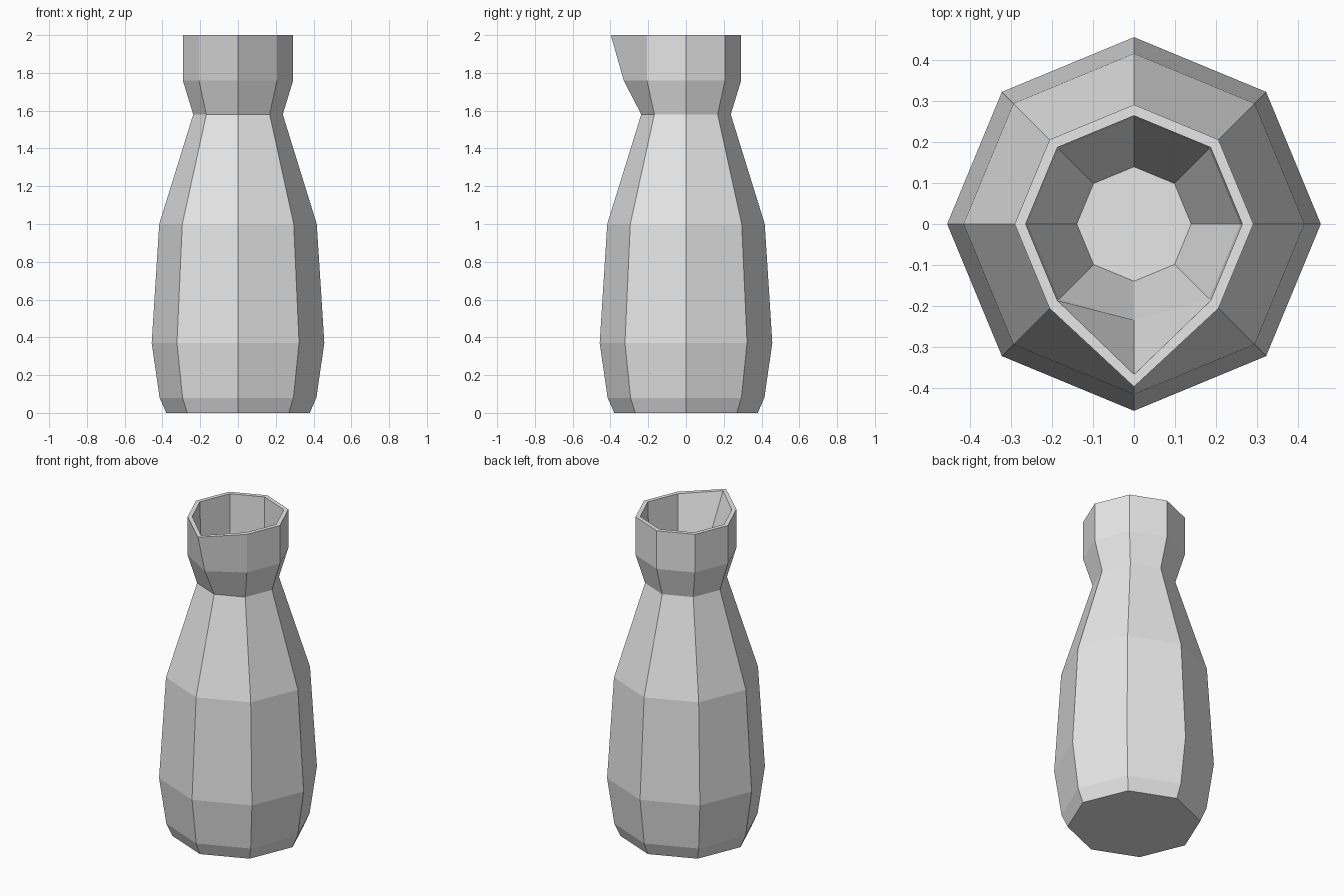
import bpy
import bmesh
from math import cos, sin, tau

SIDES = 8
FRONT = 6  # index of the corner that points to -y

cube = bpy.data.objects.get("Cube")
if cube:
    bpy.data.objects.remove(cube, do_unlink=True)

ceramic = bpy.data.materials.new("grey ceramic")
ceramic.use_nodes = True
colour = (0.8, 0.8, 0.8, 1)
ceramic.diffuse_color = colour
ceramic.node_tree.nodes["Principled BSDF"].inputs["Base Color"].default_value = colour

# Profile from foot to rim, then down the inside: radius, height, spout reach
profile = [
    (0.38, 0.0, 0.38), (0.415, 0.08, 0.415), (0.457, 0.37, 0.457),
    (0.417, 1.0, 0.417), (0.237, 1.58, 0.237),
    (0.292, 1.76, 0.33), (0.292, 2.0, 0.398),
    (0.265, 2.0, 0.368), (0.26, 1.76, 0.235), (0.14, 1.4, 0.14),
]

bm = bmesh.new()


def ring(radius, height, spout):
    verts = []
    for i in range(SIDES):
        r = spout if i == FRONT else radius
        a = tau * i / SIDES
        verts.append(bm.verts.new((r * cos(a), r * sin(a), height)))
    return verts


rings = [ring(*p) for p in profile]

# Walls between neighbouring rings
for low, high in zip(rings, rings[1:]):
    for i in range(SIDES):
        j = (i + 1) % SIDES
        bm.faces.new((low[i], low[j], high[j], high[i]))

# Underside and inner floor
bm.faces.new(rings[0][::-1])
bm.faces.new(rings[-1])
bmesh.ops.recalc_face_normals(bm, faces=bm.faces[:])

mesh = bpy.data.meshes.new("spouted_bottle")
bm.to_mesh(mesh)
bm.free()
mesh.materials.append(ceramic)
bottle = bpy.data.objects.new("spouted_bottle", mesh)
bpy.context.scene.collection.objects.link(bottle)
